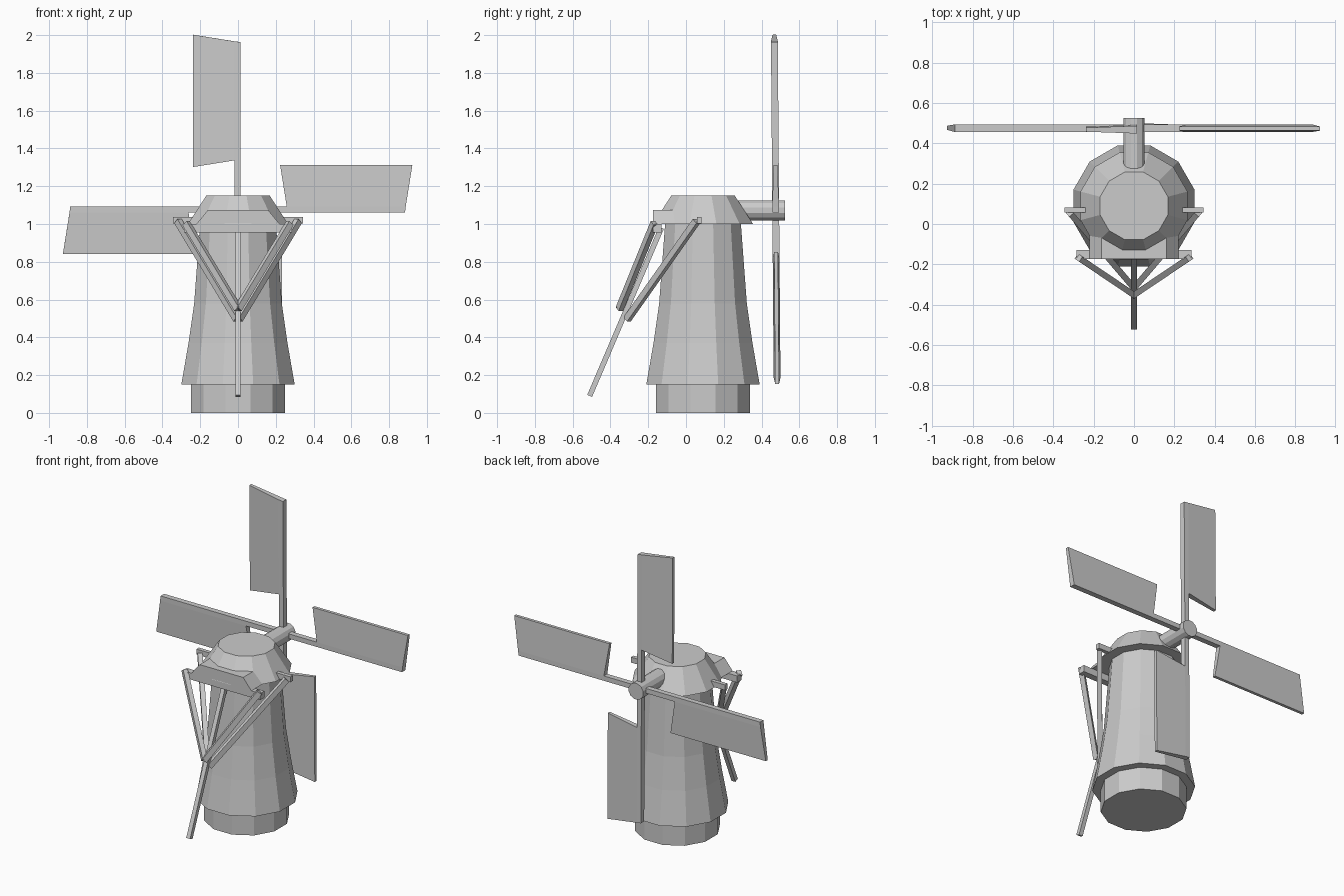
import bpy, bmesh, math
from mathutils import Vector, Matrix

if "Cube" in bpy.data.objects:
    bpy.data.objects.remove(bpy.data.objects["Cube"])

CY = 0.09                       # tower axis in y
HUB = Vector((-0.002, 0.475, 1.077))


def make(name, verts, faces):
    me = bpy.data.meshes.new(name)
    me.from_pydata([tuple(v) for v in verts], [], faces)
    bm = bmesh.new()
    bm.from_mesh(me)
    bmesh.ops.recalc_face_normals(bm, faces=bm.faces)
    bm.to_mesh(me)
    bm.free()
    ob = bpy.data.objects.new(name, me)
    bpy.context.collection.objects.link(ob)
    return ob


def lathe(name, profile, n=12, mat=Matrix.Translation((0, CY, 0))):
    """Closed n-sided body; profile is (flat radius, height)."""
    verts, faces = [], []
    for r, z in profile:
        R = r / math.cos(math.pi / n)
        for i in range(n):
            a = 2 * math.pi * (i + 0.5) / n
            verts.append(mat @ Vector((R * math.cos(a), R * math.sin(a), z)))
    for k in range(len(profile) - 1):
        for i in range(n):
            j = (i + 1) % n
            faces.append((k * n + i, k * n + j, (k + 1) * n + j, (k + 1) * n + i))
    faces.append(tuple(range(n)))
    faces.append(tuple(range((len(profile) - 1) * n, len(profile) * n)))
    return make(name, verts, faces)


BOX = [(0, 1, 2, 3), (4, 5, 6, 7), (0, 1, 5, 4), (1, 2, 6, 5), (2, 3, 7, 6), (3, 0, 4, 7)]


def bar(name, a, b, w, h):
    """Rectangular beam from a to b, w wide horizontally, h deep."""
    a, b = Vector(a), Vector(b)
    d = (b - a).normalized()
    side = d.cross(Vector((0, 0, 1))).normalized()
    up = side.cross(d)
    offs = [(-w, -h), (w, -h), (w, h), (-w, h)]
    return make(name, [p + side * u / 2 + up * v / 2 for p in (a, b) for u, v in offs], BOX)


# Tower and cap
lathe("base", [(0.25, 0), (0.25, 0.16)])
lathe("tower", [(0.30, 0.15), (0.262, 0.37), (0.232, 0.58), (0.2, 1.01)])
lathe("cap", [(0.265, 1.0), (0.168, 1.15)])

# Sloped-sided box on the front of the cap
trap = [(-0.22, 1.0), (0.22, 1.0), (0.16, 1.073), (-0.16, 1.073)]
make("cap_front", [(x, y, z) for y in (-0.174, 0.02) for x, z in trap], BOX)

# Windshaft
lathe("windshaft", [(0.053, 0.2), (0.053, 0.525)], 12,
      Matrix.Translation((0, 0, 1.072)) @ Matrix.Rotation(-math.pi / 2, 4, 'X'))

# Four sails: spar plus a panel that thins towards its outer edge
spar = [(0, -0.016), (0.886, -0.016), (0.89, 0.016), (0.26, 0.016), (0, 0.016)]
tilt = Matrix.Rotation(0.008, 4, 'X')
for i in range(4):
    m = Matrix.Translation(HUB) @ tilt @ Matrix.Rotation(-i * math.pi / 2, 4, 'Y')
    verts = [m @ Vector((x, s * 0.018, z)) for s in (-1, 1) for x, z in spar]
    verts += [m @ Vector((x, s * 0.010, 0.235)) for s in (-1, 1) for x in (0.225, 0.925)]
    faces = [(0, 1, 2, 3, 4), (5, 6, 7, 8, 9), (0, 1, 6, 5), (1, 2, 7, 6),
             (3, 4, 9, 8), (4, 0, 5, 9),
             (2, 3, 10, 11), (7, 8, 12, 13), (3, 8, 12, 10), (2, 7, 13, 11),
             (10, 11, 13, 12)]
    make(f"sail_{i + 1}", verts, faces)

# Cross beams through the cap
bar("front_beam", (-0.285, -0.152, 0.978), (0.285, -0.152, 0.978), 0.044, 0.044)
bar("middle_beam", (-0.345, 0.07, 1.02), (0.345, 0.07, 1.02), 0.026, 0.036)

# Steering pole and the braces that meet on it
bar("tail_pole", (0, -0.51, 0.09), (0, -0.13, 0.98), 0.028, 0.028)
for s, n in ((-1, "left"), (1, "right")):
    bar("front_brace_" + n, (s * 0.275, -0.167, 1.005), (0, -0.352, 0.55), 0.03, 0.034)
    bar("rear_brace_" + n, (s * 0.318, 0.055, 1.015), (s * 0.005, -0.312, 0.495), 0.03, 0.034)
